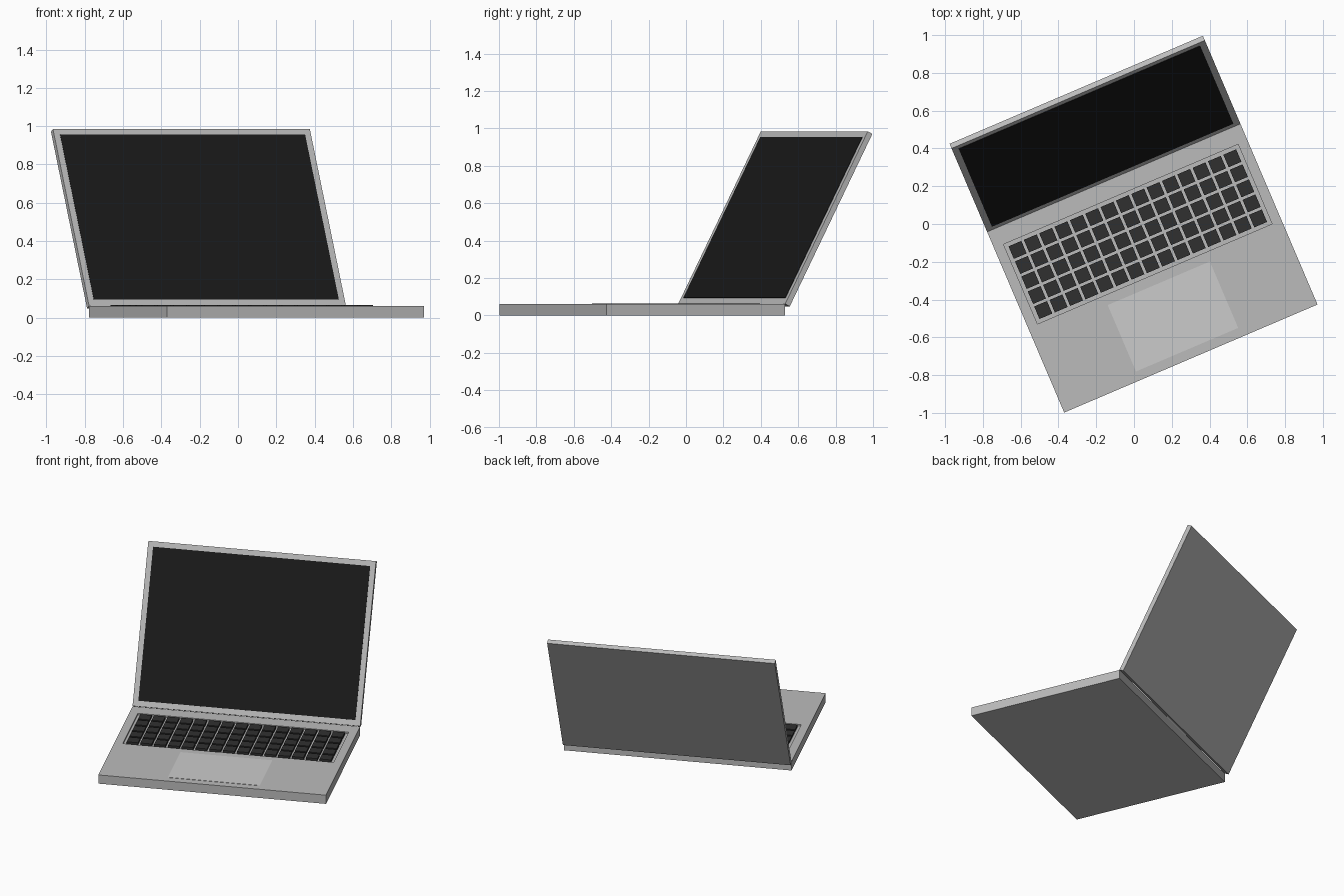
import bpy, bmesh, math
from mathutils import Matrix, Vector

if "Cube" in bpy.data.objects:
    bpy.data.objects.remove(bpy.data.objects["Cube"])

W, D, H = 1.458, 1.04, 0.06          # base size
LID_T, HINGE_Z = 0.03, 0.062
TURN, TILT = math.radians(23.1), math.radians(27.5)
PLACE = Matrix.Translation((0.097, -0.234, 0)) @ Matrix.Rotation(TURN, 4, 'Z')
# lid space: x across, y through the thickness, z up the lid, origin on the hinge
LID = PLACE @ Matrix.Translation((0, D / 2, HINGE_Z)) @ Matrix.Rotation(-TILT, 4, 'X')


def material(name, v):
    m = bpy.data.materials.new(name)
    m.diffuse_color = (v, v, v, 1)
    m.use_nodes = True
    m.node_tree.nodes["Principled BSDF"].inputs["Base Color"].default_value = m.diffuse_color
    return m


def boxes(name, parts, matrix, mat=None):
    """One object made of boxes given as (low corner, high corner)."""
    bm = bmesh.new()
    for lo, hi in parts:
        lo, hi = Vector(lo), Vector(hi)
        size = hi - lo
        bmesh.ops.create_cube(bm, size=1, matrix=Matrix.Translation((lo + hi) / 2)
                              @ Matrix.Diagonal((*size, 1)))
    me = bpy.data.meshes.new(name)
    bm.to_mesh(me)
    bm.free()
    ob = bpy.data.objects.new(name, me)
    bpy.context.collection.objects.link(ob)
    ob.matrix_world = matrix
    if mat:
        me.materials.append(mat)
    return ob


body = material("body_grey", 0.5)
black = material("screen_black", 0.01)
dark = material("key_dark", 0.03)
light = material("pad_light", 0.65)

# base with a shallow keyboard recess
KX, K0, K1 = 0.655, -0.013, 0.405    # keyboard extents
base = boxes("base", [((-W/2, -D/2, 0), (W/2, D/2, H))], PLACE, body)
cutter = boxes("keyboard_recess_cutter",
               [((-KX - 0.02, K0 - 0.02, H - 0.01), (KX + 0.02, K1 + 0.02, H + 0.05))],
               PLACE, body)
cutter.hide_render = True
cutter.hide_viewport = True
cut = base.modifiers.new("recess", 'BOOLEAN')
cut.operation, cut.object, cut.solver = 'DIFFERENCE', cutter, 'EXACT'

# keys: 15 columns by 5 rows
COLS, ROWS, GAP = 15, 5, 0.0145
px, py = (2 * KX + GAP) / COLS, (K1 - K0 + GAP) / ROWS
keys = []
for i in range(COLS):
    for j in range(ROWS):
        x, y = -KX + i * px, K0 + j * py
        keys.append(((x, y, H - 0.0105), (x + px - GAP, y + py - GAP, H + 0.005)))
boxes("keys", keys, PLACE, dark)

# trackpad
boxes("trackpad", [((-0.294, -0.469, H - 0.004), (0.294, -0.087, H + 0.002))], PLACE, light)

# lid and screen
boxes("lid", [((-W/2, 0, 0), (W/2, LID_T, D))], LID, body)
B = 0.034
boxes("screen", [((-W/2 + B, -0.002, B + 0.002), (W/2 - B, 0.004, D - B))], LID, black)
